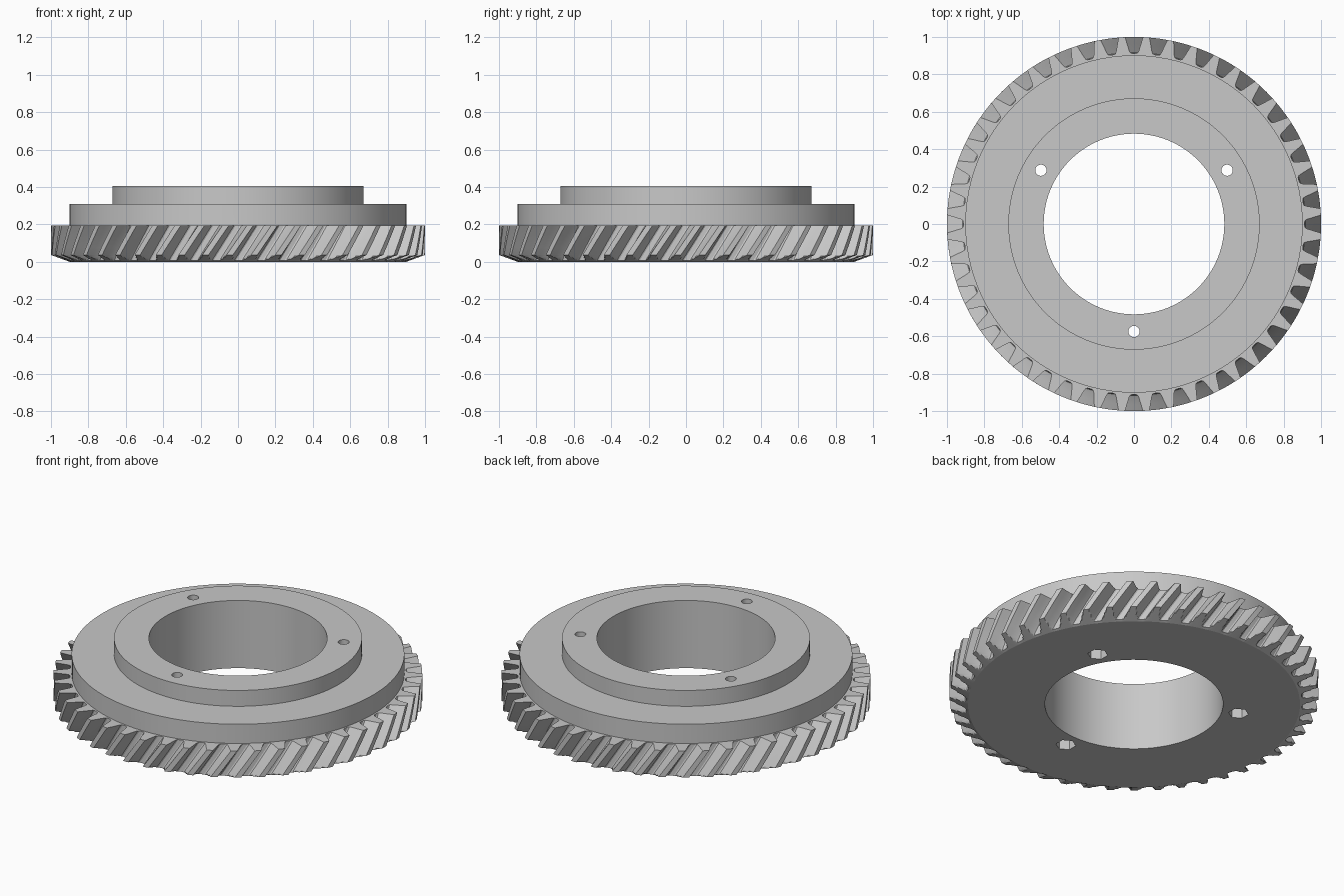
import bpy
import bmesh
from math import cos, sin, pi, radians

TEETH = 48
PITCH = 2 * pi / TEETH
GEAR_TOP = 0.195
CHAMFER = 0.036
TWIST = 0.135          # helix advance over the gear height, in radians

old = bpy.data.objects.get("Cube")
if old:
    bpy.data.objects.remove(old, do_unlink=True)

steel = bpy.data.materials.new("plain grey steel")
steel.use_nodes = True
steel.diffuse_color = (0.58, 0.58, 0.58, 1)
steel.node_tree.nodes["Principled BSDF"].inputs["Base Color"].default_value = (0.58, 0.58, 0.58, 1)


def loft(name, rings):
    """Closed solid through stacked rings with equal point counts."""
    bm = bmesh.new()
    rows = [[bm.verts.new(p) for p in ring] for ring in rings]
    n = len(rows[0])
    for low, high in zip(rows, rows[1:]):
        for i in range(n):
            j = (i + 1) % n
            bm.faces.new((low[i], low[j], high[j], high[i]))
    bm.faces.new(rows[0][::-1])
    bm.faces.new(rows[-1])
    mesh = bpy.data.meshes.new(name)
    bm.to_mesh(mesh)
    bm.free()
    mesh.materials.append(steel)
    obj = bpy.data.objects.new(name, mesh)
    bpy.context.collection.objects.link(obj)
    return obj


def circle(radius, z, sides=96, centre=(0, 0), turn=0):
    return [(centre[0] + radius * cos(turn + 2 * pi * i / sides),
             centre[1] + radius * sin(turn + 2 * pi * i / sides), z) for i in range(sides)]


def cylinder(name, radius, z0, z1, **options):
    return loft(name, [circle(radius, z, **options) for z in (z0, z1)])


def combine(target, tool, operation):
    tool.hide_render = True
    mod = target.modifiers.new(operation.lower(), "BOOLEAN")
    mod.operation = operation
    mod.solver = "EXACT"
    mod.object = tool
    bpy.context.view_layer.objects.active = target
    bpy.ops.object.modifier_apply(modifier=mod.name)
    bpy.data.objects.remove(tool, do_unlink=True)


# One tooth space and land: (fraction of pitch, radius)
HALF = [(0.1, 0.912), (0.17, 0.916), (0.215, 0.928), (0.295, 0.965), (0.37, 1.0)]
TOOTH = [(-f, r) for f, r in reversed(HALF)] + HALF + [(0.5, 1.0)]


def gear_ring(z):
    limit = 0.9 + 0.1 * min(z / CHAMFER, 1)
    twist = TWIST * (z - GEAR_TOP) / GEAR_TOP
    points = []
    for k in range(TEETH):
        for f, r in TOOTH:
            a = (k + f) * PITCH + twist
            r = min(r, limit)
            points.append((r * cos(a), r * sin(a), z))
    return points


# Helical gear with a chamfered lower edge
levels = [CHAMFER * i / 6 for i in range(7)]
levels += [CHAMFER + (GEAR_TOP - CHAMFER) * i / 4 for i in range(1, 5)]
gear = loft("helical_gear", [gear_ring(z) for z in levels])

# Stepped hub on top
combine(gear, cylinder("lower_step", 0.902, 0.08, 0.31), "UNION")
combine(gear, cylinder("upper_step", 0.672, 0.1, 0.405), "UNION")

# Centre bore
combine(gear, cylinder("bore", 0.483, -0.1, 0.6), "DIFFERENCE")

# Three bolt holes with hexagonal pockets underneath
for angle in (30, 150, 270):
    a = radians(angle)
    spot = (0.575 * cos(a), 0.575 * sin(a))
    combine(gear, cylinder("bolt_hole", 0.03, -0.1, 0.6, sides=24, centre=spot), "DIFFERENCE")
    combine(gear, cylinder("hex_pocket", 0.055, -0.1, 0.13, sides=6, centre=spot, turn=a), "DIFFERENCE")

# Smooth round walls, keep machined edges crisp
bpy.ops.object.select_all(action="DESELECT")
gear.select_set(True)
bpy.context.view_layer.objects.active = gear
bpy.ops.object.shade_smooth_by_angle(angle=radians(18))
